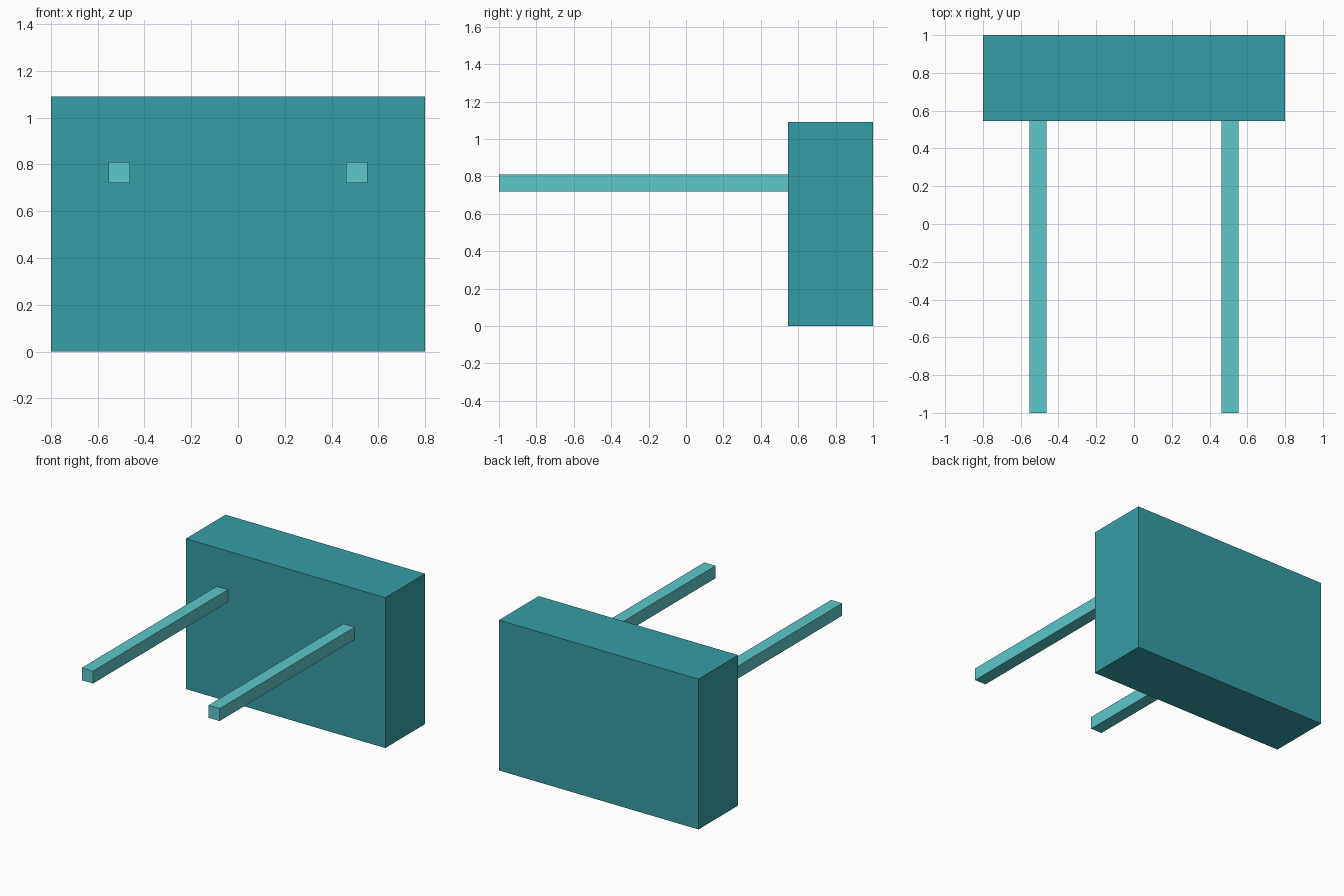
import bpy

if "Cube" in bpy.data.objects:
    bpy.data.objects.remove(bpy.data.objects["Cube"])


def material(name, colour):
    mat = bpy.data.materials.new(name)
    mat.diffuse_color = (*colour, 1.0)
    mat.use_nodes = True
    mat.node_tree.nodes["Principled BSDF"].inputs["Base Color"].default_value = mat.diffuse_color
    return mat


def box(name, low, high, mat):
    """Axis-aligned box between two corners."""
    centre = [(a + b) / 2 for a, b in zip(low, high)]
    bpy.ops.mesh.primitive_cube_add(size=1, location=centre)
    obj = bpy.context.object
    obj.name = name
    obj.scale = [b - a for a, b in zip(low, high)]
    bpy.ops.object.transform_apply(location=False, rotation=False, scale=True)
    obj.data.materials.append(mat)
    return obj


teal = material("teal", (0.036, 0.342, 0.371))
light_teal = material("light teal", (0.107, 0.578, 0.578))

# Upright block at the back
box("block", (-0.80, 0.545, 0.0), (0.80, 1.0, 1.09), teal)

# Two square arms reaching forward from the block
for side, x in (("left", -0.508), ("right", 0.508)):
    box(side + "_arm", (x - 0.045, -1.0, 0.72), (x + 0.045, 0.545, 0.81), light_teal)
